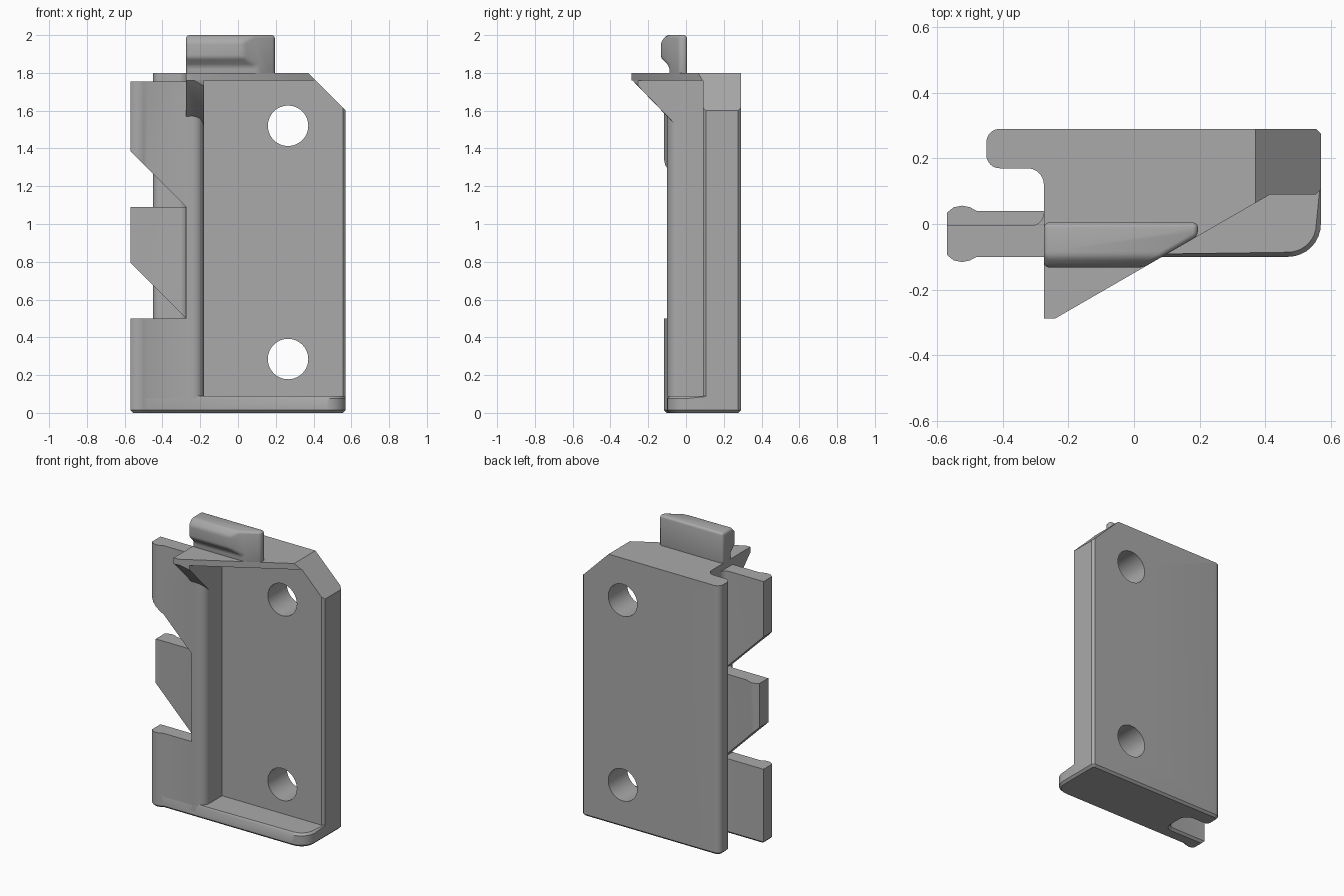
import bpy, bmesh
from math import sin, cos, radians, pi
from mathutils import Vector, Matrix

cube = bpy.data.objects.get("Cube")
if cube:
    bpy.data.objects.remove(cube, do_unlink=True)

grey = bpy.data.materials.new("plain grey")
grey.use_nodes = True
grey.diffuse_color = (0.4, 0.4, 0.4, 1)
grey.node_tree.nodes["Principled BSDF"].inputs["Base Color"].default_value = (0.4, 0.4, 0.4, 1)


def arc(cx, cy, r, a0, a1, n=8):
    angles = [radians(a0 + (a1 - a0) * i / n) for i in range(n + 1)]
    return [(cx + r * cos(a), cy + r * sin(a)) for a in angles]


def prism(points, lo, hi, axis="z"):
    """Extrude a 2D outline along z (outline x, y) or along x (outline y, z)."""
    bm = bmesh.new()
    place = (lambda p: (p[0], p[1], lo)) if axis == "z" else (lambda p: (lo, p[0], p[1]))
    face = bm.faces.new([bm.verts.new(place(p)) for p in points])
    geom = bmesh.ops.extrude_face_region(bm, geom=[face])["geom"]
    step = Vector((0, 0, hi - lo)) if axis == "z" else Vector((hi - lo, 0, 0))
    bmesh.ops.translate(bm, vec=step, verts=[g for g in geom if isinstance(g, bmesh.types.BMVert)])
    bmesh.ops.recalc_face_normals(bm, faces=bm.faces)
    return bm


def slice_off(bm, point, normal):
    """Remove everything on the normal's side of a plane and cap the cut."""
    cut = bmesh.ops.bisect_plane(bm, geom=bm.verts[:] + bm.edges[:] + bm.faces[:],
                                 plane_co=point, plane_no=normal, clear_outer=True)
    edges = [g for g in cut["geom_cut"] if isinstance(g, bmesh.types.BMEdge)]
    bmesh.ops.edgeloop_fill(bm, edges=edges)
    bmesh.ops.recalc_face_normals(bm, faces=bm.faces)


def chamfer(bm, rule, width):
    edges = [e for e in bm.edges if rule((e.verts[0].co + e.verts[1].co) / 2, e)]
    bmesh.ops.bevel(bm, geom=edges, offset=width, segments=1, profile=0.5, affect="EDGES")


def finish(name, bm, cutters=(), bevel=0):
    mesh = bpy.data.meshes.new(name)
    bm.to_mesh(mesh)
    bm.free()
    mesh.materials.append(grey)
    ob = bpy.data.objects.new(name, mesh)
    bpy.context.collection.objects.link(ob)
    bpy.ops.object.select_all(action="DESELECT")
    ob.select_set(True)
    bpy.context.view_layer.objects.active = ob
    for cutter in cutters:
        mod = ob.modifiers.new("hole", "BOOLEAN")
        mod.operation, mod.solver, mod.object = "DIFFERENCE", "EXACT", cutter
        bpy.ops.object.modifier_apply(modifier=mod.name)
    if bevel:
        mod = ob.modifiers.new("soft edges", "BEVEL")
        mod.width, mod.segments, mod.angle_limit = bevel, 3, radians(25)
        bpy.ops.object.modifier_apply(modifier=mod.name)
    bpy.ops.object.shade_smooth_by_angle(angle=radians(30))
    return ob


# Shared outlines, seen from above
lip = (arc(-0.41, 0.25, 0.04, 90, 180) + arc(-0.41, 0.21, 0.04, 180, 270)
       + arc(-0.325, 0.12, 0.05, 90, 0))
clip = (arc(-0.315, 0.035, 0.04, 0, -90)
        + [(-0.57, -0.005), (-0.57, -0.095), (-0.55, -0.111), (-0.525, -0.116),
           (-0.5, -0.111), (-0.48, -0.1)])
back_corner = [(0.57, 0.275), (0.555, 0.29)]
corner_point, corner_normal = (0.37, 0, 1.8), (1, 0, 1)

# Main plate with spine and rear lip, bored by two holes
plate = prism(lip + [(-0.275, -0.1)] + arc(-0.24, -0.04, 0.06, -90, 0)
              + [(-0.18, 0.09), (0.555, 0.09), (0.57, 0.105)] + back_corner, 0.04, 1.8)
slice_off(plate, corner_point, corner_normal)
cutters = []
for z in (0.285, 1.52):
    bm = bmesh.new()
    bmesh.ops.create_cone(bm, cap_ends=True, segments=48, radius1=0.107, radius2=0.107, depth=1,
                          matrix=Matrix.Translation((0.265, 0.2, z)) @ Matrix.Rotation(pi / 2, 4, "X"))
    cutters.append(finish("hole_cutter", bm))
finish("back_plate", plate, cutters)
for cutter in cutters:
    bpy.data.objects.remove(cutter, do_unlink=True)

# Base shelf with chamfered bottom and front rim
base = prism(lip + clip + arc(0.47, 0, 0.1, -90, 0) + back_corner, 0, 0.09)
chamfer(base, lambda c, e: c.z < 0.001, 0.014)
chamfer(base, lambda c, e: c.z > 0.089 and c.x > -0.1 and c.y < 0.08, 0.014)
finish("base_shelf", base)

# Side clips: the middle one is mirrored front to back
clip_outline = clip + [(-0.255, -0.1), (-0.255, 0.035)]
mirrored = [(x, -0.06 - y) for x, y in clip_outline]
for name, outline, lo, hi, slope_start in (
        ("lower_clip", clip_outline, 0.04, 0.5, None),
        ("middle_clip", mirrored, 0.4, 1.09, 0.5),
        ("upper_clip", clip_outline, 1.0, 1.755, 1.09)):
    bm = prism(outline, lo, hi)
    if slope_start:
        slice_off(bm, (-0.275, 0, slope_start), (-1, 0, -1))
    finish(name, bm)

# Pointed roof over the spine
roof = prism([(-0.275, -0.288), (-0.24, -0.288), (0.415, 0.09), (0.415, 0.12), (-0.275, 0.12)],
             1.76, 1.8)
slice_off(roof, corner_point, corner_normal)
finish("roof", roof)

# Sloped brace under the roof tip
brace = bmesh.new()
for co in ((-0.275, -0.288, 1.765), (-0.24, -0.288, 1.765), (-0.18, -0.253, 1.765),
           (-0.18, -0.253, 1.73), (-0.275, -0.1, 1.57), (-0.24, -0.1, 1.57), (-0.18, -0.04, 1.51),
           (-0.275, 0, 1.765), (-0.18, 0, 1.765), (-0.275, 0, 1.5), (-0.18, 0, 1.5)):
    brace.verts.new(co)
hull = bmesh.ops.convex_hull(brace, input=brace.verts)
bmesh.ops.delete(brace, geom=[v for v in hull["geom_interior"]
                              if isinstance(v, bmesh.types.BMVert)], context="VERTS")
bmesh.ops.dissolve_limit(brace, angle_limit=0.02, verts=brace.verts, edges=brace.edges)
bmesh.ops.recalc_face_normals(brace, faces=brace.faces)
finish("roof_brace", brace)

# Grip on top, cut flush with the slanted roof edge
grip = prism([(0.005, 1.77), (0.005, 2), (-0.1, 2), (-0.133, 1.965), (-0.133, 1.88),
              (-0.088, 1.835), (-0.088, 1.77)], -0.275, 0.195, "x")
slice_off(grip, (-0.24, -0.288, 0), (0.5, -0.866, 0))
finish("top_grip", grip, bevel=0.016)
